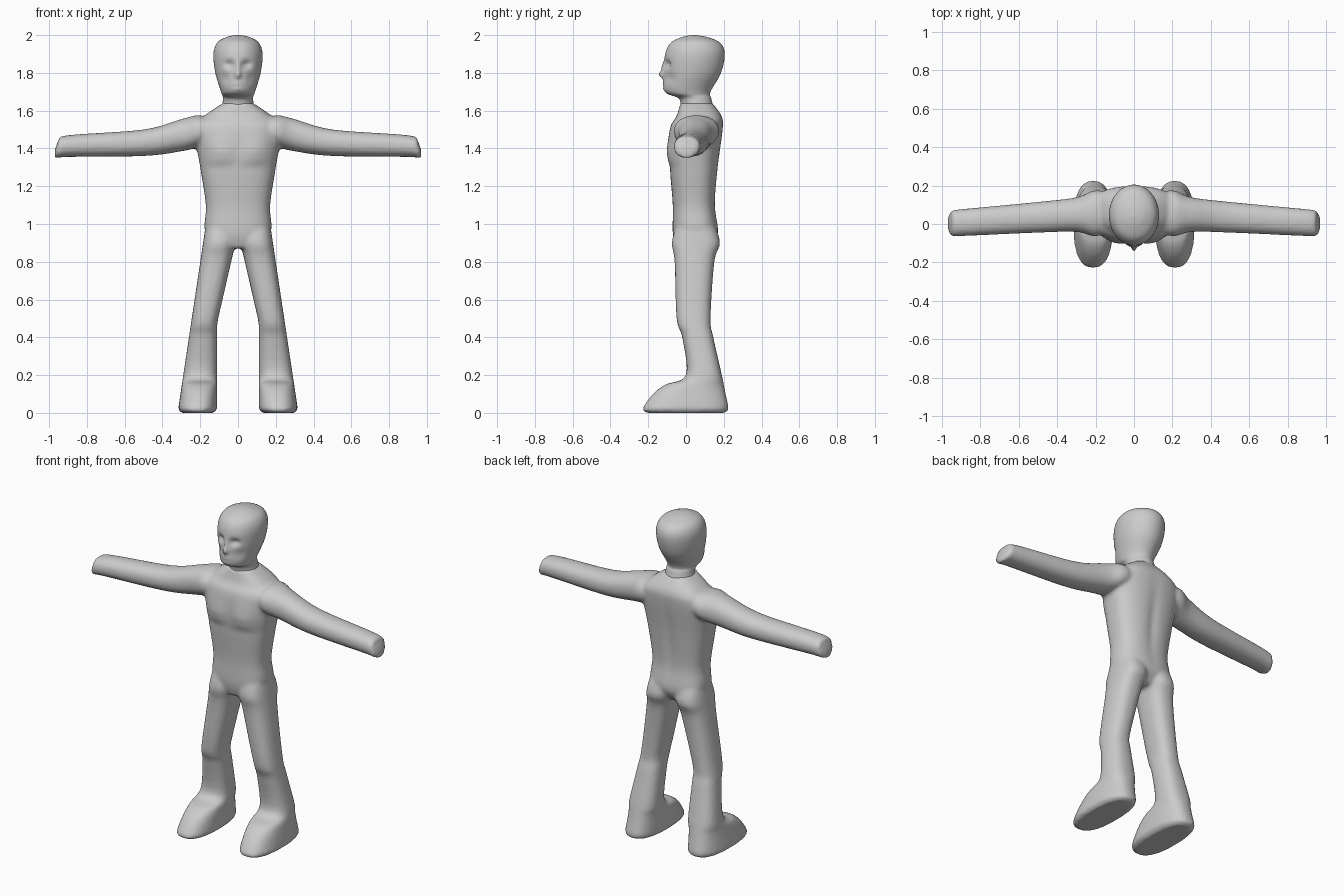
import bpy, bmesh, math
from mathutils import Vector

if "Cube" in bpy.data.objects:
    bpy.data.objects.remove(bpy.data.objects["Cube"])

grey = (0.6, 0.6, 0.6, 1)
skin = bpy.data.materials.new("plain_grey")
skin.use_nodes = True
skin.diffuse_color = grey
skin.node_tree.nodes["Principled BSDF"].inputs["Base Color"].default_value = grey


def catmull_rom(before, start, end, after, t):
    """Smooth value between start and end."""
    tangent_in = (end - before) / 2
    tangent_out = (after - start) / 2
    ease = t * t * (3 - 2 * t)
    return (start + (end - start) * ease
            + tangent_in * t * (1 - t) ** 2
            - tangent_out * t * t * (1 - t))


def refine(profile, steps):
    """Add smooth in-between rows to a coarse profile."""
    rows = [Vector(row) for row in profile]
    padded = [rows[0]] + rows + [rows[-1]]
    fine = [catmull_rom(*group, step / steps)
            for group in zip(padded, padded[1:], padded[2:], padded[3:])
            for step in range(steps)]
    return fine + [rows[-1]]


def rounded(value, power):
    return math.copysign(abs(value) ** (2 / power), value)


def loft(bm, profile, section, power, sides=48, steps=5):
    """Skin rounded sections; section(*row) gives a centre and two half axes."""
    loops = []
    for row in refine(profile, steps):
        centre, across, deep = section(*row)
        angles = [math.tau * k / sides for k in range(sides)]
        loops.append([bm.verts.new(centre
                                   + across * rounded(math.cos(angle), power)
                                   + deep * rounded(math.sin(angle), power))
                      for angle in angles])
    for lower, upper in zip(loops, loops[1:]):
        for k in range(sides):
            bm.faces.new((lower[k - 1], lower[k], upper[k], upper[k - 1]))
    bm.faces.new(loops[0])
    bm.faces.new(loops[-1])
    return [vert for loop in loops for vert in loop]


def upright_section(z, left, right, front, back):
    centre = Vector(((left + right) / 2, (front + back) / 2, z))
    return centre, Vector(((right - left) / 2, 0, 0)), Vector((0, (back - front) / 2, 0))


def trunk_section(z, half_width, front, back):
    return upright_section(z, -half_width, half_width, front, back)


def leg_section(side):
    """Legs splay outward; the inner edge runs straight below the knee."""
    def section(z, front, back):
        inner = min(0.11, 0.22 - 0.23 * z)
        outer = 0.32 - 0.15 * z
        toe_in = max(0, 0.02 - z)
        return upright_section(z, side * (inner + toe_in), side * (outer - toe_in), front, back)
    return section


def arm_section(side):
    """Arms drift slightly forward toward the hand."""
    def section(x, half_depth, bottom, top):
        centre = Vector((side * x, 0.07 * (1 - x), (bottom + top) / 2))
        return centre, Vector((0, half_depth, 0)), Vector((0, 0, (top - bottom) / 2))
    return section


def bell(distance, width):
    return math.exp(-(distance / width) ** 2)


def finish(bm, name):
    bmesh.ops.recalc_face_normals(bm, faces=bm.faces)
    for face in bm.faces:
        face.smooth = True
    mesh = bpy.data.meshes.new(name)
    bm.to_mesh(mesh)
    bm.free()
    mesh.materials.append(skin)
    obj = bpy.data.objects.new(name, mesh)
    bpy.context.collection.objects.link(obj)
    return obj


# Torso: height, half width, front, back
torso_profile = [(0.87, 0.05, -0.05, 0.12), (0.95, 0.17, -0.07, 0.17),
                 (1.1, 0.17, -0.07, 0.155), (1.3, 0.2, -0.085, 0.17),
                 (1.5, 0.23, -0.085, 0.195), (1.57, 0.18, -0.05, 0.19),
                 (1.64, 0.08, -0.03, 0.14)]
body = bmesh.new()
torso_verts = loft(body, torso_profile, trunk_section, power=2.6)

# Chest muscles with a firm lower edge, and a spine groove
for vert in torso_verts:
    x, y, z = vert.co
    if y < 0:
        lower_edge = min(max((z - 1.31) / 0.04, 0), 1)
        vert.co.y -= 0.02 * lower_edge * bell(abs(x) - 0.09, 0.08) * bell(z - 1.37, 0.09)
    elif y > 0.1:
        vert.co.y -= 0.01 * bell(x, 0.03) * bell(z - 1.25, 0.2)

# Leg and foot: height, front, back
leg_profile = [(0, -0.2, 0.2), (0.02, -0.23, 0.225), (0.1, -0.175, 0.21),
               (0.15, -0.11, 0.2), (0.2, 0, 0.19), (0.4, -0.02, 0.145),
               (0.5, -0.05, 0.13), (0.8, -0.06, 0.15), (0.9, -0.075, 0.18),
               (1, -0.05, 0.15)]

# Arm and mitten hand: distance out, half depth, bottom, top
arm_profile = [(0.1, 0.09, 1.45, 1.54), (0.2, 0.12, 1.41, 1.575),
               (0.3, 0.09, 1.385, 1.555), (0.5, 0.08, 1.36, 1.5),
               (0.9, 0.07, 1.355, 1.47), (0.95, 0.065, 1.35, 1.44),
               (0.97, 0.03, 1.35, 1.39)]

for side in (1, -1):
    loft(body, leg_profile, leg_section(side), power=2.5)
    loft(body, arm_profile, arm_section(side), power=2.2)

# Merge torso and limbs into one soft skin
body_object = finish(body, "body")
remesh = body_object.modifiers.new("one_skin", 'REMESH')
remesh.mode = 'VOXEL'
remesh.voxel_size = 0.011
remesh.use_smooth_shade = True
soften = body_object.modifiers.new("soften", 'SMOOTH')
soften.iterations = 5

# Head and neck: height, half width, front, back
head_profile = [(1.57, 0.095, -0.03, 0.16), (1.66, 0.08, -0.035, 0.135),
                (1.7, 0.09, -0.11, 0.13), (1.8, 0.12, -0.115, 0.185),
                (1.9, 0.13, -0.11, 0.205), (1.96, 0.11, -0.08, 0.18),
                (1.99, 0.06, -0.02, 0.11), (2, 0.01, 0.03, 0.05)]
head = bmesh.new()
head_verts = loft(head, head_profile, trunk_section, power=2, sides=72, steps=10)

# Face: push depth, offset from the middle, height, width, tallness
eye_socket = (0.022, 0.045, 1.845, 0.025, 0.02)
nose_tip = (-0.026, 0, 1.79, 0.014, 0.02)
nose_bridge = (-0.014, 0, 1.83, 0.011, 0.03)
lips = (-0.01, 0, 1.73, 0.03, 0.02)
mouth_line = (0.012, 0, 1.73, 0.03, 0.006)
cheek_hollow = (0.01, 0.07, 1.77, 0.025, 0.03)
for vert in head_verts:
    x, y, z = vert.co
    if y < 0 and z > 1.66:
        for depth, offset, height, width, tall in (eye_socket, nose_tip, nose_bridge,
                                                   lips, mouth_line, cheek_hollow):
            vert.co.y += depth * bell(abs(x) - offset, width) * bell(z - height, tall)
finish(head, "head")
